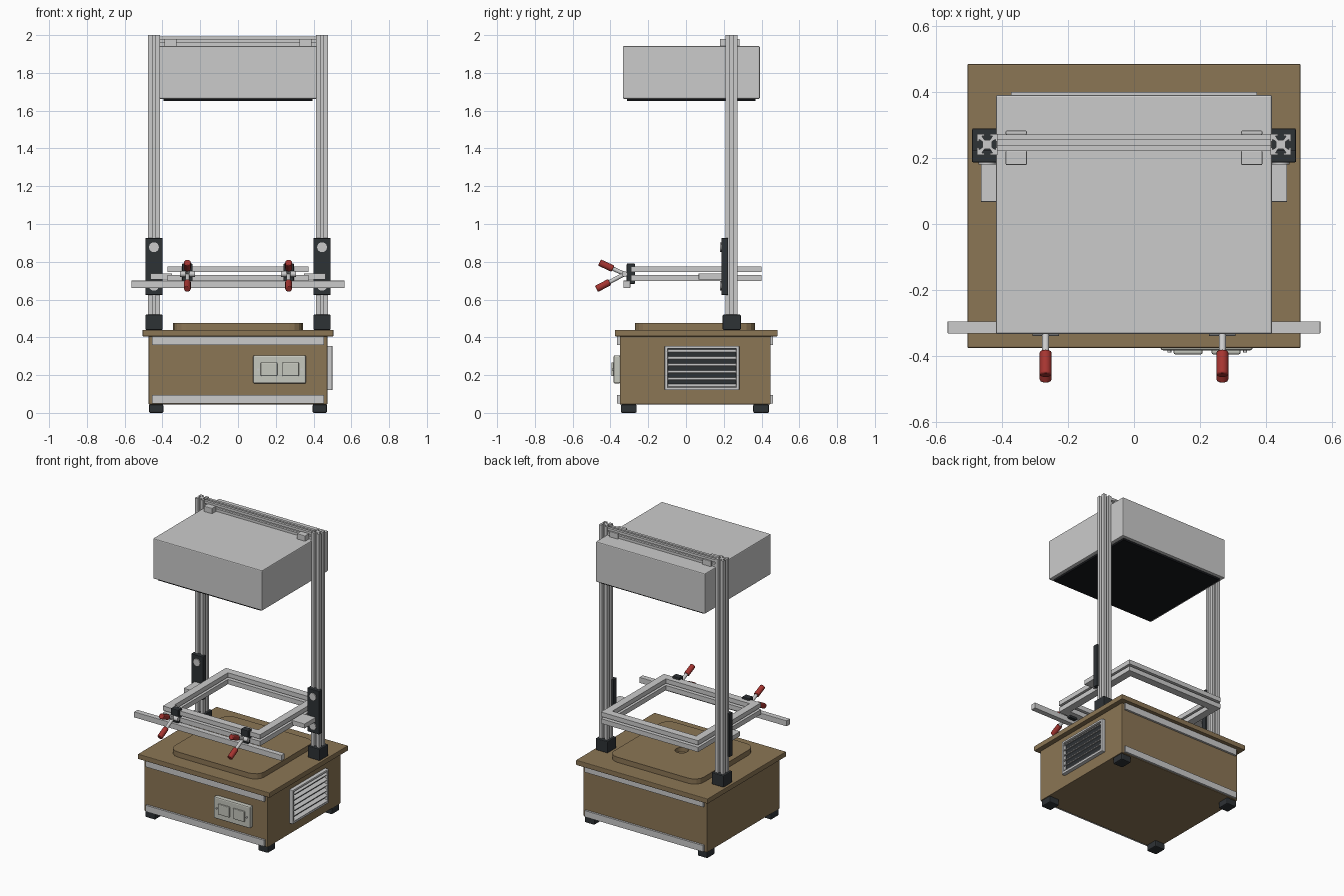
import bpy, bmesh, math
from mathutils import Vector, Matrix

if "Cube" in bpy.data.objects:
    bpy.data.objects.remove(bpy.data.objects["Cube"])


def material(name, rgb):
    m = bpy.data.materials.new(name)
    m.diffuse_color = (*rgb, 1)
    m.use_nodes = True
    m.node_tree.nodes["Principled BSDF"].inputs["Base Color"].default_value = m.diffuse_color
    return m


WOOD = material("wood", (0.26, 0.18, 0.09))
DARK = material("dark_plastic", (0.027, 0.032, 0.036))
BLACK = material("heater_black", (0.008, 0.009, 0.011))
RED = material("red_grip", (0.38, 0.035, 0.03))
CREAM = material("switch_cream", (0.56, 0.57, 0.51))


def finish(name, bm, mat=None, bevel=0, smooth=False):
    bmesh.ops.recalc_face_normals(bm, faces=bm.faces)
    me = bpy.data.meshes.new(name)
    bm.to_mesh(me)
    bm.free()
    ob = bpy.data.objects.new(name, me)
    bpy.context.collection.objects.link(ob)
    if mat:
        me.materials.append(mat)
    if smooth:
        bpy.ops.object.select_all(action='DESELECT')
        bpy.context.view_layer.objects.active = ob
        ob.select_set(True)
        bpy.ops.object.shade_smooth_by_angle(angle=math.radians(35))
    if bevel:
        b = ob.modifiers.new("bevel", 'BEVEL')
        b.width, b.segments = bevel, 2
    return ob


def box(name, x, y, z, mat=None, bevel=0, tilt=0):
    """Box from (min, max) ranges, optionally tilted about its own y axis."""
    r = (x, y, z)
    mid = Vector([(a + b) / 2 for a, b in r])
    size = Matrix.Diagonal([b - a for a, b in r] + [1])
    bm = bmesh.new()
    bmesh.ops.create_cube(bm, size=1, matrix=Matrix.Translation(mid) @ Matrix.Rotation(tilt, 4, 'Y') @ size)
    return finish(name, bm, mat, bevel)


def rod(name, a, b, r, mat=None, bevel=0, sides=24):
    """Cylinder between two points."""
    a, b = Vector(a), Vector(b)
    rot = (b - a).to_track_quat('Z', 'Y').to_matrix().to_4x4()
    bm = bmesh.new()
    bmesh.ops.create_cone(bm, cap_ends=True, segments=sides, radius1=r, radius2=r, depth=(b - a).length,
                          matrix=Matrix.Translation((a + b) / 2) @ rot)
    return finish(name, bm, mat, bevel, True)


def prism(name, points, length, matrix, mat=None, bevel=0):
    """Extrude a 2D outline along local z."""
    bm = bmesh.new()
    f = bm.faces.new([bm.verts.new((px, py, 0)) for px, py in points])
    top = bmesh.ops.extrude_face_region(bm, geom=[f])['geom']
    bmesh.ops.translate(bm, vec=(0, 0, length), verts=[v for v in top if isinstance(v, bmesh.types.BMVert)])
    bmesh.ops.transform(bm, matrix=matrix, verts=bm.verts)
    return finish(name, bm, mat, bevel)


def slot_profile(size):
    """Square aluminium profile with an undercut slot on every side."""
    h = size / 2
    w, lip, u, d = 0.28 * h, 0.2 * h, 0.5 * h, 0.55 * h
    side = [(h, -h), (h, -w), (h - lip, -w), (h - lip, -u), (h - d, -w),
            (h - d, w), (h - lip, u), (h - lip, w), (h, w)]
    pts = []
    for k in range(4):
        c, s = round(math.cos(k * math.pi / 2)), round(math.sin(k * math.pi / 2))
        pts += [(c * px - s * py, s * px + c * py) for px, py in side]
    return pts


def rounded_rect(hx, hy, r, n=4):
    pts = []
    for k, (sx, sy) in enumerate([(1, 1), (-1, 1), (-1, -1), (1, -1)]):
        for i in range(n + 1):
            a = (k + i / n) * math.pi / 2
            pts.append((sx * (hx - r) + r * math.cos(a), sy * (hy - r) + r * math.sin(a)))
    return pts


# Cabinet, table top, feet and trim
box("cabinet", (-0.473, 0.473), (-0.35, 0.447), (0.045, 0.405), WOOD, 0.003)
box("table_top", (-0.505, 0.505), (-0.376, 0.485), (0.405, 0.44), WOOD, 0.004)
for x in (-0.433, 0.433):
    for y in (-0.303, 0.398):
        box("foot", (x - 0.038, x + 0.038), (y - 0.042, y + 0.042), (0, 0.045), DARK, 0.007)
for z0 in (0.05, 0.36):
    box("front_trim", (-0.455, 0.455), (-0.364, -0.349), (z0, z0 + 0.044))
    box("back_trim", (-0.455, 0.455), (0.446, 0.461), (z0, z0 + 0.044))

# Raised platen with suction hole
platen = prism("platen", rounded_rect(0.343, 0.317, 0.07), 0.037,
               Matrix.Translation((0, 0.047, 0.439)), WOOD)
cutter = rod("platen_hole_cutter", (0, 0.047, 0.445), (0, 0.047, 0.5), 0.042)
cutter.hide_render = True
cutter.hide_viewport = True
cut = platen.modifiers.new("hole", 'BOOLEAN')
cut.operation, cut.object, cut.solver = 'DIFFERENCE', cutter, 'EXACT'

# Double switch on the front
box("switch_plate", (0.08, 0.36), (-0.383, -0.348), (0.155, 0.305), CREAM, 0.008)
for x in (0.164, 0.279):
    box("switch_rocker", (x - 0.044, x + 0.044), (-0.395, -0.38), (0.195, 0.267), CREAM, 0.005)
for x in (0.107, 0.337):
    rod("switch_screw", (x, -0.38, 0.23), (x, -0.39, 0.23), 0.006, None, 0, 12)

# Louvred vent on the right side
box("vent_backing", (0.47, 0.479), (-0.105, 0.275), (0.128, 0.347), DARK)
for y in (-0.113, 0.265):
    box("vent_frame_side", (0.472, 0.5), (y, y + 0.017), (0.12, 0.355), None, 0.004)
for z in (0.12, 0.34):
    box("vent_frame_rail", (0.472, 0.5), (-0.113, 0.282), (z, z + 0.015), None, 0.004)
for i in range(6):
    z = 0.143 + i * 0.037
    box("vent_slat", (0.474, 0.502), (-0.1, 0.268), (z - 0.003, z + 0.003), None, 0, math.radians(30))

# Slotted posts with sockets, carriages, bolts and support arms
for s in (-1, 1):
    X = 0.445 * s
    prism("post", slot_profile(0.063), 1.56, Matrix.Translation((X, 0.241, 0.44)))
    box("post_socket", (X - 0.046, X + 0.046), (0.194, 0.29), (0.44, 0.52), DARK, 0.005)
    box("carriage_plate", (X - 0.046, X + 0.046), (0.187, 0.223), (0.625, 0.925), DARK, 0.003)
    for z in (0.673, 0.877):
        rod("carriage_bolt", (X, 0.19, z), (X, 0.18, z), 0.026)
    arm = sorted((0.35 * s, 0.464 * s))
    box("support_arm", arm, (0.067, 0.19), (0.706, 0.738), None, 0.002)

# Crossbar and hood brackets
prism("crossbar", slot_profile(0.05), 0.83,
      Matrix.Translation((-0.415, 0.247, 1.968)) @ Matrix.Rotation(math.pi / 2, 4, 'Y'))
for x in (-0.357, 0.357):
    box("hood_bracket_front", (x - 0.032, x + 0.032), (0.179, 0.223), (1.938, 1.979), None, 0.003)
    box("hood_bracket_back", (x - 0.032, x + 0.032), (0.271, 0.283), (1.938, 1.979), None, 0.003)

# Heater hood
box("heater_hood", (-0.419, 0.419), (-0.334, 0.391), (1.663, 1.942), None, 0.006)
box("heater_panel", (-0.394, 0.394), (-0.313, 0.368), (1.65, 1.67), BLACK)

# Upper and lower clamping frames
W = 0.052
for label, z in (("upper", (0.745, 0.776)), ("lower", (0.697, 0.73))):
    for s in (-1, 1):
        box(label + "_frame_side", sorted((0.373 * s, (0.373 - W) * s)), (-0.29 + W, 0.4 - W), z)
    for y in (-0.29, 0.4 - W):
        box(label + "_frame_rail", (-0.373, 0.373), (y, y + W), z)
box("lift_bar", (-0.565, 0.565), (-0.332, -0.295), (0.661, 0.7), None, 0.002)

# Toggle clamps with red grips
for x in (-0.268, 0.268):
    box("clamp_body", (x - 0.028, x + 0.028), (-0.314, -0.27), (0.683, 0.79), DARK, 0.004)
    pivot = Vector((x, -0.325, 0.735))
    rod("clamp_pivot", pivot - Vector((0.04, 0, 0)), pivot + Vector((0.04, 0, 0)), 0.015)
    for tip in (Vector((x, -0.458, 0.796)), Vector((x, -0.474, 0.656))):
        grip = tip + (pivot - tip).normalized() * 0.078
        rod("clamp_lever", pivot, grip + (tip - grip) * 0.2, 0.011)
        rod("clamp_grip", grip, tip, 0.018, RED, 0.004)
